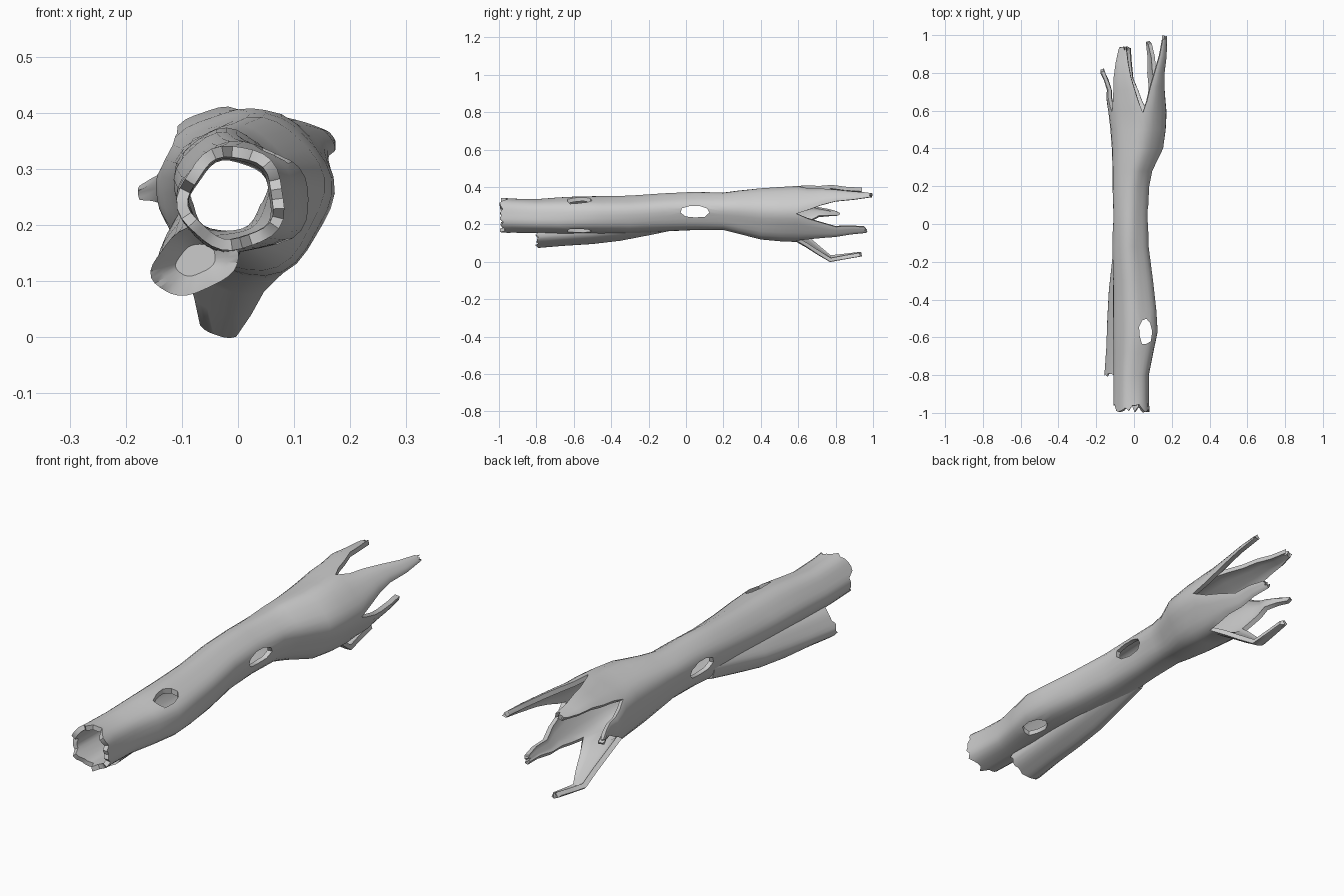
import bpy, bmesh, math, random
from mathutils import Vector

if "Cube" in bpy.data.objects:
    bpy.data.objects.remove(bpy.data.objects["Cube"])
random.seed(4)
N = 32          # columns around the log

# Ring stations: y, centre x, centre z, radius x, radius z
TRUNK = [(-.975, -.01, .248, .095, .093), (-.93, -.012, .246, .093, .091),
         (-.8, -.012, .243, .093, .09), (-.68, 0, .245, .105, .096),
         (-.57, .01, .248, .118, .098), (-.45, .005, .248, .114, .099),
         (-.3, -.005, .25, .105, .1), (-.12, -.02, .262, .095, .101),
         (.05, -.02, .27, .09, .102), (.2, -.018, .269, .095, .1),
         (.28, -.01, .265, .103, .115), (.4, .017, .257, .134, .136),
         (.5, .02, .256, .145, .143), (.59, .017, .257, .153, .147)]
BRANCH = [(-.8, -.075, .138, .078, .06), (-.65, -.07, .148, .074, .058),
          (-.5, -.065, .162, .075, .062), (-.35, -.06, .178, .073, .06),
          (-.2, -.055, .202, .062, .056), (-.05, -.05, .225, .05, .05)]
# Root prongs: first column, last column, mid point, tip point, mid width, tip width
PRONGS = [(0, 7, (.143, .8, .36), (.172, .985, .362), .42, .17),
          (7, 13, (-.06, .78, .398), (-.068, .93, .39), .55, .25),
          (13, 19, (-.145, .71, .262), (-.178, .81, .258), .32, .15),
          (19, 26, (-.04, .77, .006), (-.04, .93, .03), .34, .2),
          (26, 32, (.108, .8, .158), (.085, .965, .168), .38, .22)]


def ring(bm, st, inset=0.0, jag=0.0):
    y, cx, cz, rx, rz = st
    out = []
    for k in range(N):
        a = 2 * math.pi * k / N
        b = 1 + .035 * math.sin(5 * a + 2.2 * y) + .025 * math.sin(3 * a - 3 * y + 1)
        out.append(bm.verts.new((cx + (rx * b - inset) * math.cos(a),
                                 y + random.uniform(-jag, jag),
                                 cz + (rz * b - inset) * math.sin(a))))
    return out


def bridge(bm, r0, r1, closed=True):
    n = len(r0)
    for k in range(n if closed else n - 1):
        j = (k + 1) % n
        bm.faces.new((r0[k], r1[k], r1[j], r0[j]))


def finish(bm, name, fix=False):
    if fix:
        bmesh.ops.recalc_face_normals(bm, faces=bm.faces)
    me = bpy.data.meshes.new(name)
    bm.to_mesh(me)
    bm.free()
    ob = bpy.data.objects.new(name, me)
    bpy.context.collection.objects.link(ob)
    return ob


def apply(ob, mod):
    bpy.ops.object.select_all(action='DESELECT')
    bpy.context.view_layer.objects.active = ob
    ob.select_set(True)
    bpy.ops.object.modifier_apply(modifier=mod.name)


def cut(ob, cutter):
    m = ob.modifiers.new("cut", 'BOOLEAN')
    m.operation, m.solver, m.object = 'DIFFERENCE', 'EXACT', cutter
    m.use_self = True
    apply(ob, m)
    bpy.data.objects.remove(cutter)


def smooth(ob):
    bpy.ops.object.select_all(action='DESELECT')
    bpy.context.view_layer.objects.active = ob
    ob.select_set(True)
    bpy.ops.object.shade_smooth_by_angle(angle=math.radians(38))


# Hollow trunk shell
bm = bmesh.new()
rows = [ring(bm, s, 0, .024 if i == 0 else 0) for i, s in enumerate(TRUNK)]
for r0, r1 in zip(rows, rows[1:]):
    bridge(bm, r0, r1)

# Torn root prongs growing from sectors of the last ring
for k0, k1, mid, tip, wm, wt in PRONGS:
    arc = [rows[-1][k % N] for k in range(k0, k1 + 1)]
    half = len(arc) // 2
    base = (arc[half].co + arc[(len(arc) - 1) // 2].co) / 2
    mid, tip = Vector(mid), Vector(tip)
    prev = arc
    for t in (.3, .65, 1, 1.5, 2):
        if t <= 1:
            c, w = base.lerp(mid, t), 1 + (wm - 1) * t ** .8
        else:
            c, w = mid.lerp(tip, t - 1), wm + (wt - wm) * (t - 1)
        wob = Vector((random.uniform(-.005, .005), 0, random.uniform(-.003, .003)))
        jag = .012 if t == 2 else 0
        row = []
        for v in arc:
            p = c + wob + (v.co - base) * w
            p.y += random.uniform(-jag, jag)
            row.append(bm.verts.new(p))
        bridge(bm, prev, row, False)
        prev = row
log = finish(bm, "hollow_log")
sol = log.modifiers.new("wall", 'SOLIDIFY')
sol.thickness, sol.offset = .02, -1
apply(log, sol)


# Knot holes through the wall: one vertical, one sideways
def hole(name, loc, rot, ry, rother):
    bm = bmesh.new()
    ends = []
    radii = [random.uniform(.88, 1.1) for _ in range(9)]
    for z in (-.3, .3):
        ends.append([bm.verts.new((rother * r * math.cos(i * math.tau / 9),
                                   ry * r * math.sin(i * math.tau / 9), z))
                     for i, r in enumerate(radii)])
    bridge(bm, *ends)
    for e in ends:
        bm.faces.new(e)
    ob = finish(bm, name, True)
    ob.location, ob.rotation_euler = loc, rot
    ob.hide_render = True
    bpy.context.view_layer.update()
    return ob


cut(log, hole("front_hole", (.06, -.57, .25), (0, 0, 0), .073, .035))
cut(log, hole("side_hole", (-.02, .048, .268), (0, math.pi / 2, 0), .078, .034))

# Broken side branch with a shallow hollow end
bm = bmesh.new()
y, cx, cz, rx, rz = BRANCH[0]
bowl = [ring(bm, (-.73, cx, cz, rx * .45, rz * .45)),
        ring(bm, (-.76, cx, cz, rx * .75, rz * .75))]
rows = bowl + [ring(bm, s, 0, .012 if i == 0 else 0) for i, s in enumerate(BRANCH)]
for r in rows:                      # lean the section so its inner side rises
    c = sum((v.co.x for v in r)) / N
    for v in r:
        v.co.z += .25 * (v.co.x - c)
for r0, r1 in zip(rows, rows[1:]):
    bridge(bm, r0, r1)
bm.faces.new(rows[0])
bm.faces.new(rows[-1])
branch = finish(bm, "side_branch", True)

# Clear the branch out of the trunk cavity
bm = bmesh.new()
rows = [ring(bm, s, .01) for s in TRUNK]
for r0, r1 in zip(rows, rows[1:]):
    bridge(bm, r0, r1)
bm.faces.new(rows[0])
bm.faces.new(rows[-1])
core = finish(bm, "cavity_cutter", True)
core.hide_render = True
cut(branch, core)

for ob in (log, branch):
    smooth(ob)
